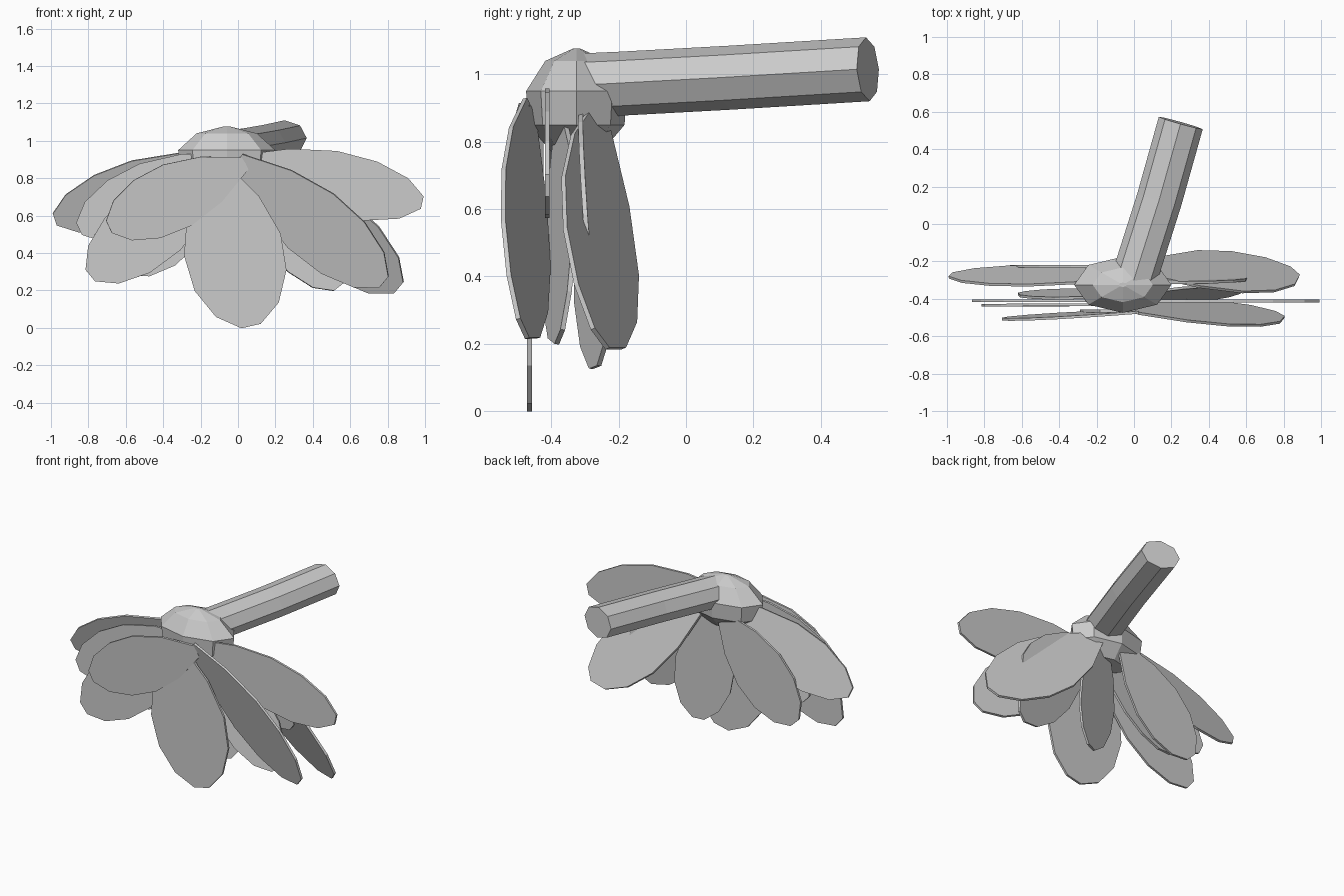
import bpy, bmesh, math
from mathutils import Vector

cube = bpy.data.objects.get("Cube")
if cube:
    bpy.data.objects.remove(cube, do_unlink=True)

grey = bpy.data.materials.new("plain_grey")
grey.use_nodes = True
COLOUR = (0.6, 0.6, 0.6, 1)
grey.diffuse_color = COLOUR
for node in grey.node_tree.nodes:
    if node.type == 'BSDF_PRINCIPLED':
        node.inputs["Base Color"].default_value = COLOUR


def finish(name, bm):
    bmesh.ops.recalc_face_normals(bm, faces=bm.faces[:])
    mesh = bpy.data.meshes.new(name)
    bm.to_mesh(mesh)
    bm.free()
    mesh.materials.append(grey)
    obj = bpy.data.objects.new(name, mesh)
    bpy.context.collection.objects.link(obj)
    return obj


def loft(name, rings):
    """Skin equal rings of points and cap both ends."""
    bm = bmesh.new()
    loops = [[bm.verts.new(p) for p in ring] for ring in rings]
    n = len(loops[0])
    for a, b in zip(loops, loops[1:]):
        for i in range(n):
            j = (i + 1) % n
            bm.faces.new((a[i], a[j], b[j], b[i]))
    bm.faces.new(loops[0])
    bm.faces.new(loops[-1])
    return finish(name, bm)


# Petal outline: position along the length, share of the half width
OUTLINE = [(0, .2), (.25, .74), (.5, 1), (.72, .95), (.9, .65), (1, .2)]
THICKNESS = 0.014


def petal(name, base, tip, width, tilt=0.0):
    """Flat blade; a positive tilt brings its upper edge forward."""
    base, tip = Vector(base), Vector(tip)
    along = tip - base
    side = along.cross(Vector((0, 1, 0))).normalized()
    if side.z < 0:
        side = -side
    across = side * math.cos(tilt) + Vector((0, -1, 0)) * math.sin(tilt)
    normal = along.cross(across).normalized() * THICKNESS / 2
    rim = [base + along * t + across * w * width / 2 for t, w in OUTLINE]
    rim += [base + along * t - across * w * width / 2 for t, w in reversed(OUTLINE)]
    return loft(name, [[p - normal for p in rim], [p + normal for p in rim]])


# Front petals
petal("front_centre_petal", (-.13, -.465, .88), (.07, -.465, .01), .53)
petal("front_right_petal", (.04, -.47, .88), (-.69, -.505, .54), .36, .08)
petal("front_left_petal", (.0, -.465, .9), (.78, -.485, .245), .4, .34)

# Middle petals
petal("left_upper_petal", (.0, -.412, .89), (.985, -.412, .67), .34)
petal("right_upper_petal", (-.05, -.41, .9), (-.85, -.41, .53), .36)
petal("right_lower_petal", (-.08, -.43, .86), (-.79, -.435, .28), .4)
petal("left_lower_petal", (.03, -.375, .87), (.54, -.375, .22), .36, -.25)
petal("right_inner_petal", (-.05, -.38, .88), (-.6, -.37, .4), .3, .15)
petal("left_inner_petal", (.08, -.31, .88), (.59, -.29, .47), .28, .08)

# Rear petals
petal("rear_left_petal", (.06, -.255, .88), (.86, -.255, .215), .44, .52)
petal("rear_right_upper_petal", (-.05, -.28, .9), (-.98, -.275, .58), .34, .3)
petal("rear_right_lower_petal", (-.1, -.225, .86), (-.62, -.225, .31), .4)
petal("rear_centre_petal", (0, -.27, .88), (.1, -.27, .13), .36, -.33)

# Faceted flower head
HEAD_RINGS = [(.77, .5), (.85, .95), (.95, 1), (1.04, .62), (1.076, .08)]
head_rings = []
for z, r in HEAD_RINGS:
    head_rings.append([(-.06 + .26 * r * math.cos(i * math.pi / 4),
                        -.325 + .15 * r * math.sin(i * math.pi / 4), z)
                       for i in range(8)])
loft("flower_head", head_rings)

# Gently bent eight-sided stem
PATH = [Vector(p) for p in ((-.02, -.36, .965), (.03, -.2, .972),
                            (.135, .13, .99), (.25, .54, 1.015))]
stem_rings = []
for k, centre in enumerate(PATH):
    ahead = PATH[min(k + 1, len(PATH) - 1)] - PATH[max(k - 1, 0)]
    right = ahead.cross(Vector((0, 0, 1))).normalized()
    up = right.cross(ahead).normalized()
    stem_rings.append([centre + right * .122 * math.cos(i * math.pi / 4)
                       + up * .095 * math.sin(i * math.pi / 4) for i in range(8)])
loft("stem", stem_rings)
